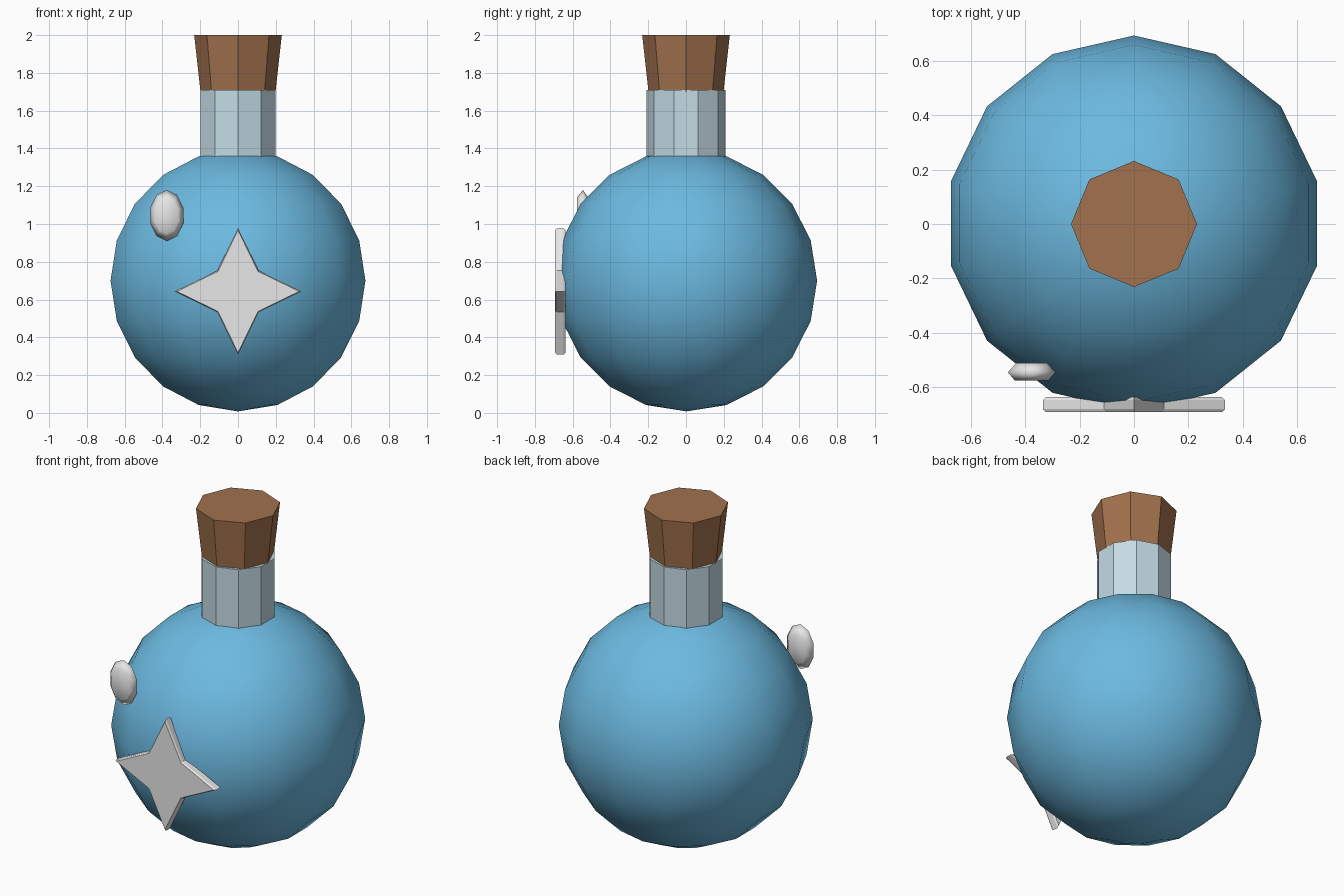
import bpy, bmesh, math
from mathutils import Matrix

cube = bpy.data.objects.get("Cube")
if cube:
    bpy.data.objects.remove(cube, do_unlink=True)


def material(name, r, g, b):
    m = bpy.data.materials.new(name)
    m.use_nodes = True
    m.diffuse_color = (r, g, b, 1)
    node = next(n for n in m.node_tree.nodes if n.type == 'BSDF_PRINCIPLED')
    node.inputs["Base Color"].default_value = (r, g, b, 1)
    return m


def add_object(name, bm, mat, smooth=False):
    bmesh.ops.recalc_face_normals(bm, faces=bm.faces)
    for f in bm.faces:
        f.smooth = smooth
    mesh = bpy.data.meshes.new(name)
    bm.to_mesh(mesh)
    bm.free()
    mesh.materials.append(mat)
    ob = bpy.data.objects.new(name, mesh)
    bpy.context.collection.objects.link(ob)
    return ob


def tapered(name, sides, r_low, r_high, z_low, z_high, mat):
    """Faceted upright cylinder or cone section."""
    bm = bmesh.new()
    bmesh.ops.create_cone(bm, cap_ends=True, segments=sides,
                          radius1=r_low, radius2=r_high, depth=z_high - z_low,
                          matrix=Matrix.Translation((0, 0, (z_low + z_high) / 2)))
    return add_object(name, bm, mat)


def plaque(name, outline, centre, layers, mat, smooth=False):
    """Loft an x-z outline along y; layers are (y, scale) pairs."""
    bm = bmesh.new()
    cx, cz = centre
    rings = [[bm.verts.new((cx + x * s, y, cz + z * s)) for x, z in outline]
             for y, s in layers]
    n = len(outline)
    for a, b in zip(rings, rings[1:]):
        for i in range(n):
            j = (i + 1) % n
            bm.faces.new((a[i], a[j], b[j], b[i]))
    bm.faces.new(rings[0])
    bm.faces.new(rings[-1])
    return add_object(name, bm, mat, smooth)


blue = material("blue liquid", 0.15, 0.49, 0.75)
glass = material("pale glass", 0.55, 0.71, 0.78)
brown = material("cork brown", 0.36, 0.165, 0.075)
white = material("off white", 0.8, 0.8, 0.8)

# Round flask body
bm = bmesh.new()
bmesh.ops.create_uvsphere(bm, u_segments=14, v_segments=10, radius=0.692,
                          matrix=Matrix.Translation((0, 0.002, 0.70)))
add_object("flask_body", bm, blue, smooth=True)

# Neck and stopper
tapered("flask_neck", 10, 0.208, 0.208, 1.34, 1.71, glass)
tapered("cork_stopper", 8, 0.194, 0.232, 1.66, 2.0, brown)

# Four-pointed star on the front
star = []
for k in range(8):
    r = 0.335 if k % 2 == 0 else 0.155
    a = k * math.pi / 4
    star.append((r * math.cos(a), r * math.sin(a)))
plaque("star_emblem", star, (0, 0.643),
       [(-0.693, 0.965), (-0.682, 1), (-0.648, 1), (-0.637, 0.965)], white)

# Oval glint on the upper front
oval = [(0.092 * math.sin(k * math.tau / 10), 0.135 * math.cos(k * math.tau / 10))
        for k in range(10)]
plaque("oval_glint", oval, (-0.377, 1.045),
       [(-0.577, 0.7), (-0.546, 1), (-0.512, 0.65)], white, smooth=True)
